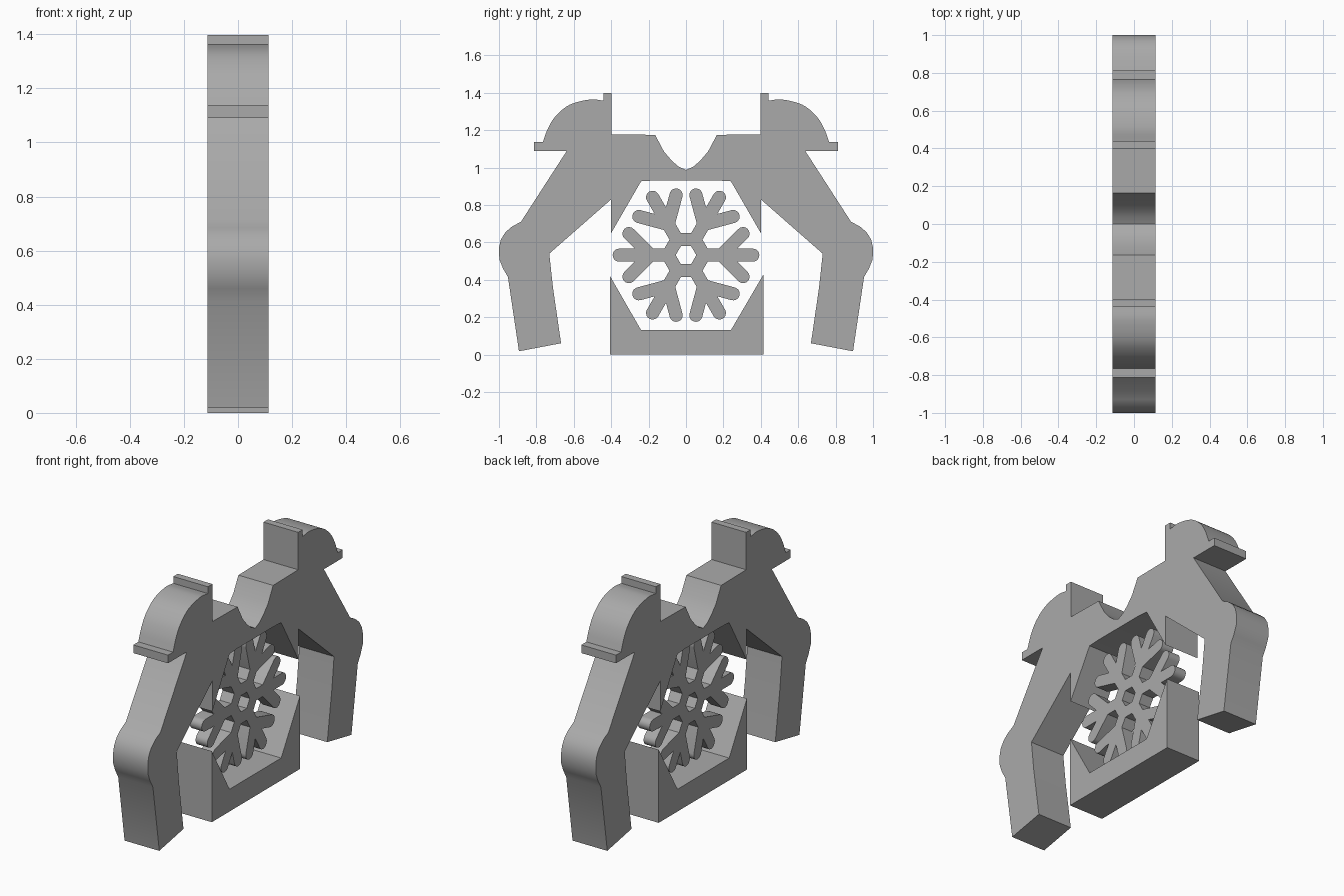
import bpy, bmesh, math
from mathutils import Vector, Matrix

cube = bpy.data.objects.get("Cube")
if cube:
    bpy.data.objects.remove(cube, do_unlink=True)

HALF = 0.113        # half thickness of the figures and base
FLAKE_HALF = 0.038  # half thickness of the slimmer snowflake

grey = bpy.data.materials.new("plain_grey")
grey.use_nodes = True
grey.diffuse_color = (0.4, 0.4, 0.4, 1)
grey.node_tree.nodes["Principled BSDF"].inputs["Base Color"].default_value = (0.4, 0.4, 0.4, 1)


def smooth_path(points, steps=4):
    """Rounded path running through every given point."""
    p = [Vector(q) for q in points]
    p = [p[0] * 2 - p[1]] + p + [p[-1] * 2 - p[-2]]
    path = []
    for a, b, c, d in zip(p, p[1:], p[2:], p[3:]):
        for i in range(steps):
            t = i / steps
            path.append((b * 2 + (c - a) * t + (a * 2 - b * 5 + c * 4 - d) * t**2
                         + (b * 3 - a - c * 3 + d) * t**3) / 2)
    return [tuple(q) for q in path] + [tuple(points[-1])]


def arc(centre, radius, start, end, steps=10):
    angles = [math.radians(start + (end - start) * i / steps) for i in range(steps + 1)]
    return [(centre[0] + radius * math.cos(a), centre[1] + radius * math.sin(a)) for a in angles]


def panel(name, half_thickness, *outlines):
    """Fill (y, z) outlines, holes included, and thicken them along x."""
    curve = bpy.data.curves.new(name, "CURVE")
    curve.dimensions = "2D"
    curve.fill_mode = "BOTH"
    curve.extrude = half_thickness
    for outline in outlines:
        spline = curve.splines.new("POLY")
        spline.points.add(len(outline) - 1)
        for point, (y, z) in zip(spline.points, outline):
            point.co = (y, z, 0, 1)
        spline.use_cyclic_u = True
    obj = bpy.data.objects.new(name, curve)
    bpy.context.collection.objects.link(obj)
    bpy.ops.object.select_all(action="DESELECT")
    obj.select_set(True)
    bpy.context.view_layer.objects.active = obj
    bpy.ops.object.convert(target="MESH")
    obj = bpy.context.object
    obj.name = name
    bm = bmesh.new()
    bm.from_mesh(obj.data)
    bmesh.ops.remove_doubles(bm, verts=bm.verts, dist=0.0001)
    bmesh.ops.recalc_face_normals(bm, faces=bm.faces)
    # Stand the flat panel up: drawing axes become y and z
    bm.transform(Matrix(((0, 0, 1, 0), (1, 0, 0, 0), (0, 1, 0, 0), (0, 0, 0, 1))))
    bm.to_mesh(obj.data)
    bm.free()
    obj.data.materials.clear()
    obj.data.materials.append(grey)
    bpy.ops.object.shade_smooth_by_angle()


# Twin figures: one half of the outline, mirrored across the middle
neck = [(0, 0.987), (0.04, 1.006), (0.075, 1.036), (0.118, 1.086), (0.165, 1.175)]
button = [(0.398, 1.178), (0.398, 1.398), (0.44, 1.398)]
cap = smooth_path([(0.44, 1.358), (0.513, 1.364), (0.62, 1.337), (0.695, 1.278),
                   (0.738, 1.21), (0.765, 1.138)])
brim = [(0.812, 1.138), (0.812, 1.09), (0.637, 1.09)]
elbow = [(0.882, 0.711), (0.93, 0.685), (0.966, 0.654), (0.99, 0.615),
         (1, 0.57), (0.998, 0.51), (0.978, 0.46), (0.952, 0.415)]
limb = [(0.893, 0.018), (0.668, 0.061), (0.711, 0.356), (0.731, 0.54)]
inside = [(0.4, 0.83), (0.4, 0.65), (0.24, 0.927), (0.17, 0.931)]
half = neck + button + cap + brim + elbow + limb + inside
panel("twin_figures", HALF, half + [(-y, z) for y, z in reversed(half[1:])])

# Base block with a notch for the snowflake
panel("base_block", HALF, [(-0.405, 0), (0.415, 0), (0.415, 0.43), (0.24, 0.131),
                           (-0.24, 0.131), (-0.405, 0.418)])

# Snowflake: one arm with two side twigs, repeated six times round the hub
W = 0.035
lower = [(0.116, -W), (0.1755, -W)] + arc((0.305, -0.115), W, -135, 45) + [(0.2745, -W)]
arm = lower + arc((0.357, 0), W, -90, 90) + [(u, -v) for u, v in reversed(lower)]


def turned(points, angle, centre=(0, 0.532)):
    c, s = math.cos(angle), math.sin(angle)
    return [(centre[0] + u * c - v * s, centre[1] + u * s + v * c) for u, v in points]


flake, hole = [], []
for i in range(6):
    flake += turned(arm, i * math.pi / 3)
    hole += turned([(0.055, 0)], i * math.pi / 3)
panel("snowflake", FLAKE_HALF, flake, hole)
